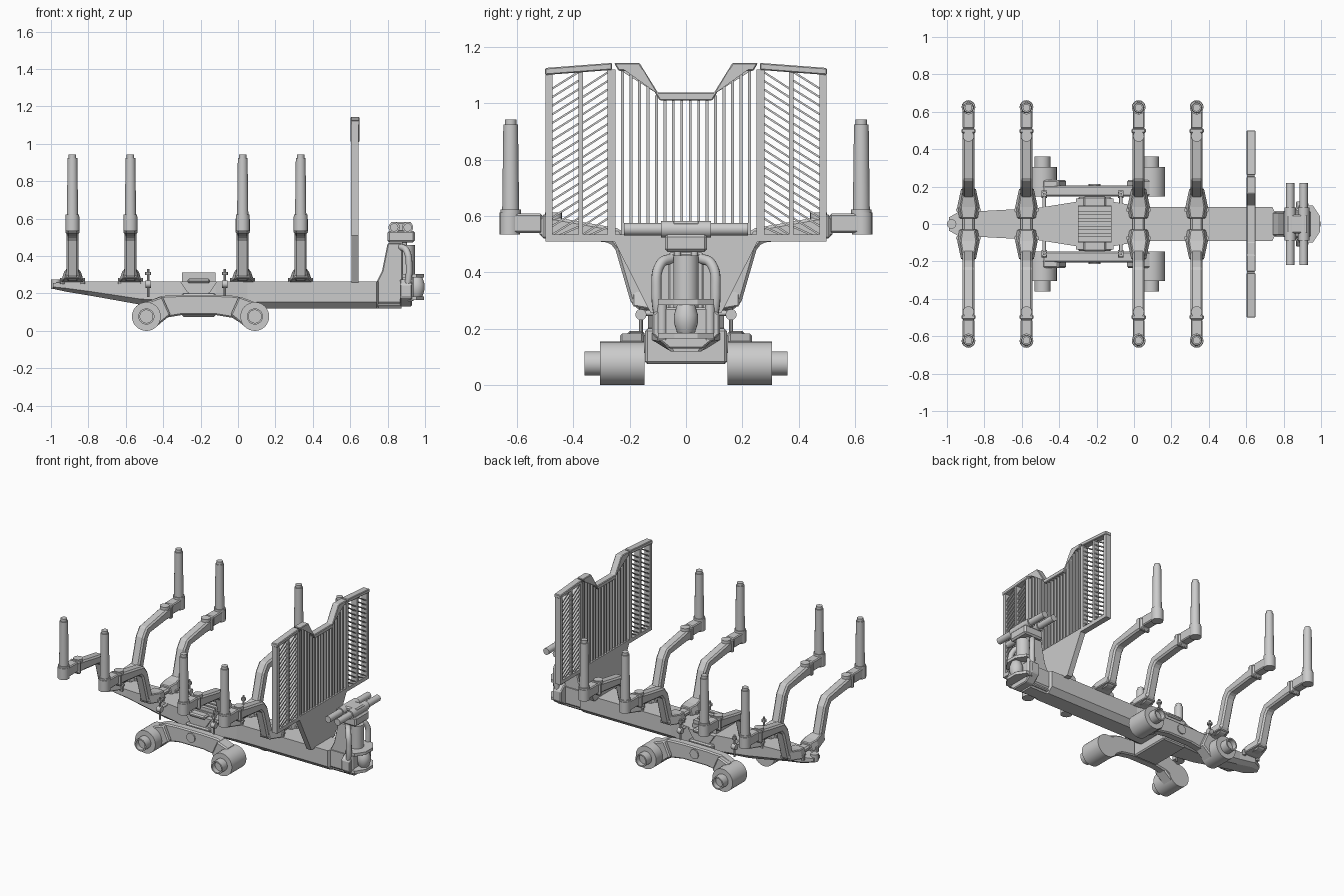
import bpy, bmesh, math
from mathutils import Vector

if "Cube" in bpy.data.objects:
    bpy.data.objects.remove(bpy.data.objects["Cube"])

def finish(name, bm, smooth=False, bevel=0):
    bmesh.ops.recalc_face_normals(bm, faces=bm.faces)
    me = bpy.data.meshes.new(name)
    bm.to_mesh(me)
    bm.free()
    ob = bpy.data.objects.new(name, me)
    bpy.context.collection.objects.link(ob)
    if smooth:
        bpy.ops.object.select_all(action='DESELECT')
        ob.select_set(True)
        bpy.context.view_layer.objects.active = ob
        bpy.ops.object.shade_smooth_by_angle(angle=math.radians(35))
    if bevel:
        m = ob.modifiers.new("bevel", 'BEVEL')
        m.width, m.segments = bevel, 1
    return ob

def place(axis, p, d):
    return {'x': (d, p[0], p[1]), 'y': (p[0], d, p[1]), 'z': (p[0], p[1], d)}[axis]

def prism(name, pts, axis, a, b, bevel=0):
    """Extrude a 2D outline along an axis from a to b."""
    bm = bmesh.new()
    loops = [[bm.verts.new(place(axis, p, d)) for p in pts] for d in (a, b)]
    n = len(pts)
    bm.faces.new(loops[0])
    bm.faces.new(loops[1][::-1])
    for i in range(n):
        j = (i + 1) % n
        bm.faces.new((loops[0][i], loops[0][j], loops[1][j], loops[1][i]))
    return finish(name, bm, bevel=bevel)

def box(name, x0, x1, y0, y1, z0, z1, bevel=0):
    return prism(name, [(x0, y0), (x1, y0), (x1, y1), (x0, y1)], 'z', z0, z1, bevel)

def loft(name, sections, bevel=0):
    bm = bmesh.new()
    rings = [[bm.verts.new(p) for p in s] for s in sections]
    n = len(rings[0])
    for r, s in zip(rings, rings[1:]):
        for i in range(n):
            bm.faces.new((r[i], r[(i + 1) % n], s[(i + 1) % n], s[i]))
    bm.faces.new(rings[0])
    bm.faces.new(rings[-1])
    return finish(name, bm, bevel=bevel)

def turned(name, p0, p1, prof, n=24):
    """Lathe (distance along axis 0..1, radius) profile from p0 to p1."""
    p0, p1 = Vector(p0), Vector(p1)
    q = (p1 - p0).to_track_quat('Z', 'Y')
    bm = bmesh.new()
    rings = []
    for t, r in prof:
        c = p0.lerp(p1, t)
        rings.append([bm.verts.new(c + q @ Vector((r * math.cos(2 * math.pi * i / n),
                      r * math.sin(2 * math.pi * i / n), 0))) for i in range(n)])
    for r, s in zip(rings, rings[1:]):
        for i in range(n):
            bm.faces.new((r[i], r[(i + 1) % n], s[(i + 1) % n], s[i]))
    bm.faces.new(rings[0])
    bm.faces.new(rings[-1])
    return finish(name, bm, smooth=True)

def rod(name, p0, p1, r, n=16):
    return turned(name, p0, p1, [(0, r), (1, r)], n)

def hose(name, pts, r):
    cu = bpy.data.curves.new(name, 'CURVE')
    cu.dimensions, cu.bevel_depth, cu.bevel_resolution, cu.use_fill_caps = '3D', r, 3, True
    sp = cu.splines.new('BEZIER')
    sp.bezier_points.add(len(pts) - 1)
    for bp, p in zip(sp.bezier_points, pts):
        bp.co = p
        bp.handle_left_type = bp.handle_right_type = 'AUTO'
    bpy.context.collection.objects.link(bpy.data.objects.new(name, cu))

# Main beam: (x, half width, bottom, chamfer, top)
beam = [(-.99, .035, .225, .235, .255), (-.92, .075, .21, .228, .265), (-.80, .07, .19, .212, .265),
        (-.52, .085, .14, .17, .265), (-.30, .12, .13, .16, .265), (-.12, .12, .13, .16, .265),
        (.05, .09, .12, .155, .265), (.74, .09, .12, .155, .265), (.75, .07, .12, .155, .265),
        (.875, .07, .12, .155, .265)]
loft("main_beam", [[(x, -w, t), (x, -w, c), (x, -w * .6, b), (x, w * .6, b), (x, w, c), (x, w, t)]
                   for x, w, b, c, t in beam])
rod("tail_eye", (-.975, 0, .225), (-.975, 0, .275), .025)

# Gooseneck tower and its pair of cross cylinders
prism("gooseneck", [(.74, .26), (.77, .32), (.80, .47), (.88, .47), (.88, .13), (.74, .13)], 'y', -.062, .062, .006)
box("tower_head", .80, .945, -.075, .075, .472, .535, .01)
for x in (.835, .907):
    turned("head_cylinder", (x, -.22, .553), (x, .22, .553),
           [(0, .016), (0, .022), (.3, .022), (.3, .03), (.7, .03), (.7, .022), (1, .022), (1, .016)])
box("head_clamp", .815, .93, -.05, .05, .53, .582, .008)

# Drawbar joint, side hoses and coupling
prism("joint_block", [(-.12, .18), (-.06, .13), (.06, .13), (.12, .18), (.12, .25), (.09, .275),
                      (-.09, .275), (-.12, .25)], 'x', .865, .93, .006)
rod("joint_post", (.90, 0, .20), (.90, 0, .46), .045)
for s in (-1, 1):
    hose("side_hose", [(.90, s * .09, .20), (.915, s * .105, .33), (.90, s * .09, .43), (.87, s * .05, .45)], .018)
    rod("joint_bolt", (.92, s * .085, .16), (.92, s * .085, .30), .018, 12)
    rod("front_hose", (.89, s * .03, .42), (.89, s * .03, .53), .013, 12)
for z in (.165, .285):
    prism("coupling_plate", [(.88, -.10), (.955, -.10), (.995, -.04), (.995, .04), (.955, .10), (.88, .10)],
          'z', z, z + .02)
turned("coupling_ball", (.955, 0, .17), (.955, 0, .30),
       [(0, .02), (.15, .033), (.4, .043), (.6, .043), (.85, .033), (1, .02)])

# Four bunks with stakes
half = [(.0, .30), (.10, .30), (.145, .325), (.195, .50), (.235, .555), (.46, .595), (.52, .60),
        (.52, .525), (.45, .525), (.27, .505), (.25, .48), (.195, .29), (.165, .266), (0, .266)]
outline = half[1:-1] + [(-y, z) for y, z in half[1:-1][::-1]]
for bx in (-.885, -.575, .025, .335):
    prism("bunk", outline, 'x', bx - .032, bx + .032, .01)
    for s in (-1, 1):
        # flared foot with bolts
        loft("bunk_foot", [[(bx - w, s * y, z0), (bx + w, s * y, z0), (bx + w * .7, s * y, z1), (bx - w * .7, s * y, z1)]
                           for y, w, z0, z1 in ((.03, .05, .262, .315), (.09, .062, .262, .32), (.19, .04, .28, .34))], .005)
        for d in (-.055, .055):
            rod("foot_bolt", (bx + d, s * .075, .25), (bx + d, s * .075, .283), .012, 8)
        # stake socket, hinge and stake
        box("hinge_collar", bx - .038, bx + .038, *sorted((s * .485, s * .51)), .52, .605, .006)
        rod("bunk_cap", (bx, s * .47, .58), (bx, s * .47, .612), .03)
        box("socket_arm", bx - .031, bx + .031, *sorted((s * .51, s * .625)), .54, .608, .006)
        rod("stake_socket", (bx, s * .625, .535), (bx, s * .625, .612), .037)
        turned("stake", (bx, s * .622, .60), (bx, s * .622, .943),
               [(0, .036), (.065, .036), (.065, .03), (.945, .026), (.945, .02), (1, .02)])

# Headboard centre: notched top rail, vertical bars and lower plate
top = [(-.255, 1.13), (-.165, 1.13), (-.10, 1.025), (.10, 1.025), (.165, 1.13), (.255, 1.13)]
prism("headboard_top_rail", [(y, z + .013) for y, z in top] + [(y * .94, z - .015) for y, z in top[::-1]],
      'x', .602, .65, .004)
for i in range(16):
    y = -.225 + .03 * i
    zt = 1.02 + .1 * min(1, max(0, (abs(y) - .10) / .065))
    box("vertical_bar", .612, .638, y - .005, y + .005, .50, zt)
box("headboard_sill", .605, .645, -.25, .25, .51, .535)
prism("lower_plate", [(-.255, .512), (.255, .512), (.125, .255), (-.125, .255)], 'x', .608, .645)

# Headboard wings with slanted slats
for s in (-1, 1):
    prism("wing_top_rail", [(s * .262, 1.118), (s * .50, 1.10), (s * .50, 1.125), (s * .262, 1.143)], 'x', .602, .65, .004)
    for a, b, zt in ((.25, .278, 1.12), (.366, .382, 1.112), (.474, .498, 1.105)):
        box("wing_post", .605, .645, *sorted((s * a, s * b)), .51, zt)
    box("wing_sill", .605, .645, *sorted((s * .25, s * .498)), .51, .535)
    for y0, y1 in ((.275, .368), (.38, .476)):
        for i in range(19):
            z = .558 + i * .0305
            e = max(z - .06, .515)
            prism("wing_slat", [(s * y0, z), (s * y1, e), (s * y1, e + .008), (s * y0, z + .008)], 'x', .612, .638)

# Axle housing over and through the beam
box("axle_housing", -.30, -.12, -.145, .145, .075, .20, .008)
prism("axle_saddle", [(-.31, .265), (-.27, .205), (-.24, .19), (-.18, .19), (-.15, .205), (-.11, .265)], 'y', -.135, .135)
box("saddle_top", -.30, -.12, -.10, .10, .26, .29)
box("saddle_cross", -.27, -.15, -.148, .148, .255, .28, .008)
for y in (-.08, -.04, 0, .04, .08):
    box("saddle_rib", -.30, -.12, y - .013, y + .013, .285, .312)

# Bogie arms and wheel hubs
arm = [(-.55, .115), (-.475, .16), (-.41, .187), (-.30, .192), (-.12, .192), (-.01, .187), (.055, .16), (.13, .115),
       (.09, .01), (.04, .025), (-.03, .07), (-.12, .085), (-.30, .085), (-.39, .07), (-.46, .025), (-.51, .01)]
for s in (-1, 1):
    prism("bogie_arm", arm, 'y', s * .148, s * .207, .008)
    rod("bogie_pivot", (-.21, s * .10, .145), (-.21, s * .215, .145), .032)
    for hx, d in ((-.49, 1), (.09, -1)):
        turned("wheel_hub", (hx, s * .148, .077), (hx, s * .36, .077),
               [(0, .045), (0, .077), (.74, .077), (.74, .043), (1, .043), (1, .034), (.85, .034)], 32)
        # shoulder blending the arm into the hub
        prism("arm_shoulder", [(hx, .154), (hx + d * .085, .185), (hx + d * .13, .085), (hx + d * .05, .02)],
              'y', s * .15, s * .235, .008)

# Transverse linkage rods with upright pins
for x in (-.48, -.07):
    rod("link_rod", (x, -.155, .255), (x, .155, .255), .009, 12)
    for s in (-1, 1):
        rod("link_eye", (x - .015, s * .16, .25), (x + .015, s * .16, .25), .02, 12)
        rod("link_pin", (x, s * .16, .18), (x, s * .16, .33), .007, 10)
        rod("link_nut", (x, s * .16, .30), (x, s * .16, .315), .016, 8)
